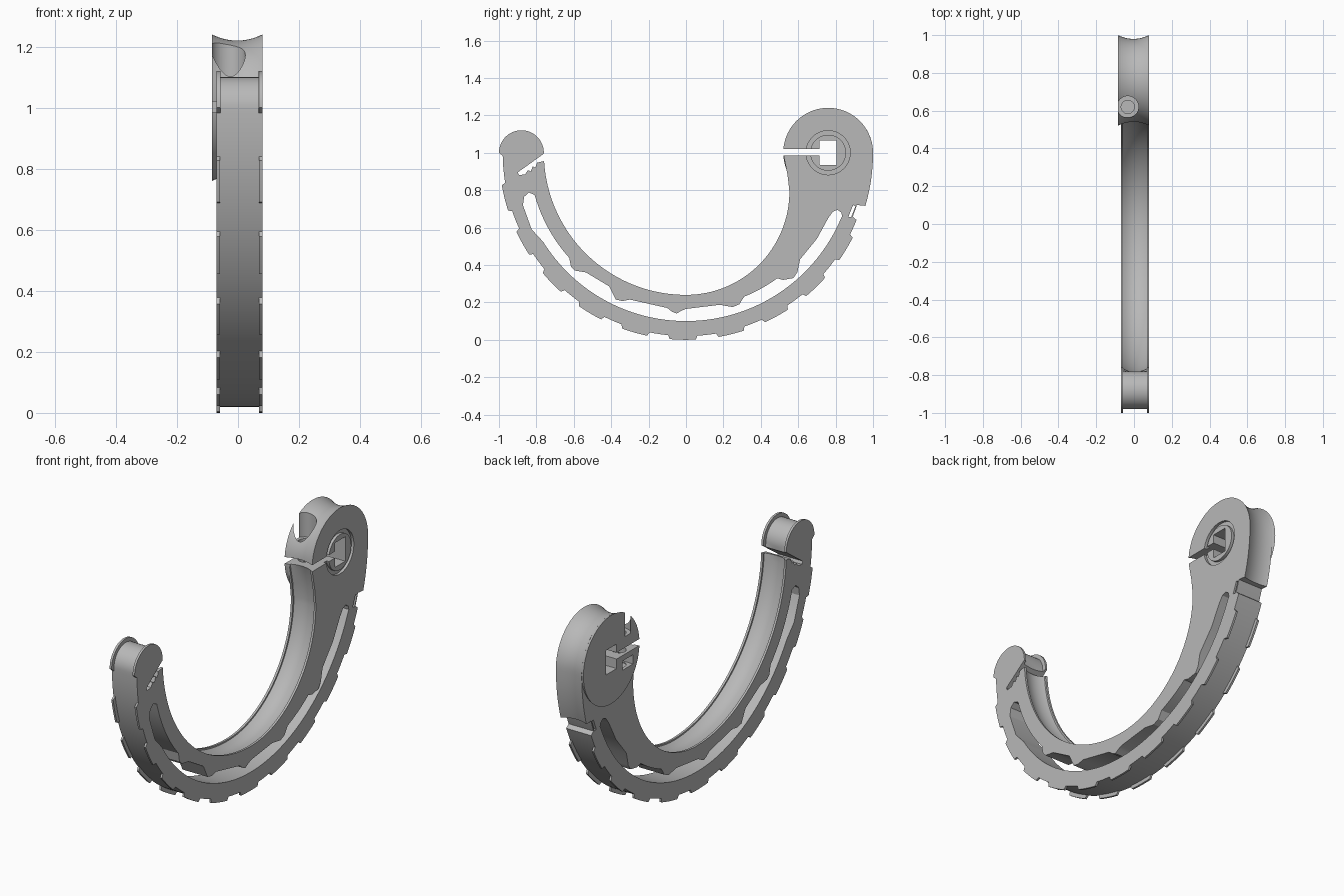
import bpy, bmesh
from math import radians, cos, sin

cube = bpy.data.objects.get("Cube")
if cube:
    bpy.data.objects.remove(cube, do_unlink=True)

grey = bpy.data.materials.new("satin grey")
grey.use_nodes = True
grey.diffuse_color = (0.48, 0.48, 0.48, 1)
grey.node_tree.nodes["Principled BSDF"].inputs["Base Color"].default_value = grey.diffuse_color

RIGHT, LEFT = 0.08, -0.07     # side faces of the body
BOSS = (0.76, 1.0)            # pivot centre (y, z)
TIP = (-0.88, 1.0)            # nose centre
HUB = (0, 1.0)                # centre of the large arc


def arc(c, r, a, b, n):
    """Points (y, z) along an arc, angles in degrees."""
    angles = [radians(a + (b - a) * i / n) for i in range(n + 1)]
    return [(c[0] + r * cos(t), c[1] + r * sin(t)) for t in angles]


def loft(name, layers):
    """Join equal-length outlines [(x, points)] into a closed solid."""
    bm = bmesh.new()
    rings = [[bm.verts.new((x, y, z)) for y, z in pts] for x, pts in layers]
    n = len(rings[0])
    for a, b in zip(rings, rings[1:]):
        for i in range(n):
            j = (i + 1) % n
            bm.faces.new((a[i], a[j], b[j], b[i]))
    bm.faces.new(rings[0][::-1])
    bm.faces.new(rings[-1])
    bmesh.ops.recalc_face_normals(bm, faces=bm.faces)
    mesh = bpy.data.meshes.new(name)
    bm.to_mesh(mesh)
    bm.free()
    mesh.materials.append(grey)
    ob = bpy.data.objects.new(name, mesh)
    bpy.context.collection.objects.link(ob)
    return ob


def prism(name, pts, x0=-0.2, x1=0.2):
    return loft(name, [(x0, pts), (x1, pts)])


def upright(name, x, y, r, z0, z1):
    bpy.ops.mesh.primitive_cylinder_add(vertices=40, radius=r, depth=z1 - z0,
                                        location=(x, y, (z0 + z1) / 2))
    ob = bpy.context.object
    ob.name = name
    ob.data.materials.append(grey)
    return ob


def combine(target, tool, operation="DIFFERENCE"):
    mod = target.modifiers.new(tool.name, "BOOLEAN")
    mod.operation = operation
    mod.solver = "EXACT"
    mod.object = tool
    bpy.context.view_layer.objects.active = target
    bpy.ops.object.modifier_apply(modifier=mod.name)
    bpy.data.objects.remove(tool, do_unlink=True)


def smooth(ob):
    bpy.ops.object.select_all(action="DESELECT")
    ob.select_set(True)
    bpy.context.view_layer.objects.active = ob
    bpy.ops.object.shade_smooth_by_angle(angle=radians(28))


def outline(boss, inner, tip):
    """Hook silhouette with each region sunk by its own depth."""
    pts = arc(BOSS, 0.24 - boss, 0, 180, 40)
    pts += [(0.525 + inner, 0.97), (0.543 + inner, 0.88)]
    pts += arc((0, 0.793), 0.553 + inner, 0, -88, 36)
    pts += arc(HUB, 0.76 + inner, -90, -176, 36)
    pts += arc(TIP, 0.12 - tip, 0, 180, 30)
    pts += arc(HUB, 0.98, 181, 338.5, 90)
    pts += arc(HUB, 0.955, 339, 343, 4)
    pts += arc(HUB, 1 - boss, 343.5, 359, 10)
    return pts


# Body: flat rims on both sides, dished channel between them
def boss_depth(x):
    return 0.02 * (1 - ((x + 0.0025) / 0.0825) ** 2)


layers = [(LEFT, outline(boss_depth(LEFT), 0, 0)),
          (-0.058, outline(boss_depth(-0.058), 0, 0))]
for i in range(13):
    t = i / 6 - 1
    x = 0.005 + 0.0625 * t
    layers.append((x, outline(boss_depth(x), 0.008 + 0.018 * (1 - t * t), 0.02)))
layers += [(0.068, outline(boss_depth(0.068), 0, 0)), (RIGHT, outline(0, 0, 0))]
body = loft("hook_body", layers)

# Raised disc on the pivot
disc = loft("pivot_disc", [(-0.085, arc(BOSS, 0.24, 0, 355, 71)),
                           (-0.06, arc(BOSS, 0.2285, 0, 355, 71))])
combine(body, disc, "UNION")

# Long window with scalloped inner edge
window = arc(HUB, 0.9, 212, 337, 70)
window += [(0.835, 0.66), (0.83, 0.68), (0.81, 0.695), (0.785, 0.685), (0.76, 0.65),
           (0.7, 0.54), (0.61, 0.43), (0.595, 0.36), (0.575, 0.33), (0.52, 0.32)]
window += arc(HUB, 0.83, 306, 292, 6)
window += [(0.285, 0.19), (0.25, 0.175), (0.18, 0.187), (0, 0.165), (-0.025, 0.155),
           (-0.05, 0.14), (-0.075, 0.15), (-0.1, 0.17), (-0.3, 0.215), (-0.34, 0.207),
           (-0.375, 0.215), (-0.41, 0.285), (-0.535, 0.36), (-0.595, 0.37), (-0.615, 0.39)]
window += arc(HUB, 0.84, 222, 198, 12)
window += [(-0.81, 0.775), (-0.84, 0.787), (-0.865, 0.765), (-0.872, 0.72), (-0.825, 0.59)]
combine(body, prism("window_cut", window))

# Nose gap with stepped lower edge
nose = [(-0.72, 1.025), (-0.76, 0.995), (-0.85, 0.93), (-0.9, 0.895), (-0.893, 0.88),
        (-0.86, 0.885), (-0.845, 0.907), (-0.83, 0.9), (-0.82, 0.927), (-0.805, 0.92),
        (-0.797, 0.947), (-0.76, 0.955), (-0.72, 0.94)]
combine(body, prism("nose_cut", nose))

# Small slit behind the last rim tooth
slit = [(0.868, 0.657), (0.883, 0.655), (0.906, 0.715), (0.893, 0.72)]
combine(body, prism("slit_cut", slit))

# Clamp slot and flat-sided pivot hole
slot = [(0.45, 0.985), (0.74, 0.985), (0.74, 1.02), (0.45, 1.02)]
combine(body, prism("clamp_cut", slot))
hole = arc(BOSS, 0.08, -56, 56, 14) + arc(BOSS, 0.08, 124, 236, 14)
hole = [(min(max(y, 0.715), 0.805), z) for y, z in hole]
combine(body, prism("pivot_cut", hole))

# Ring groove round the hole
groove = prism("ring_cut", arc(BOSS, 0.118, 0, 354, 59), 0.065, 0.2)
combine(groove, prism("ring_core", arc(BOSS, 0.096, 0, 354, 59), 0, 0.3))
combine(body, groove)

# Clamp screw: counterbore, shank hole and nut pocket
combine(body, upright("screw_head_cut", -0.033, 0.62, 0.057, 1.08, 1.4))
combine(body, upright("screw_shank_cut", -0.033, 0.62, 0.035, 0.9, 1.2))
pocket = [(0.575, 0.905), (0.665, 0.905), (0.665, 0.955), (0.575, 0.955)]
combine(body, prism("nut_pocket_cut", pocket, -0.2, -0.0))
smooth(body)

# Rim teeth along both outer edges
for side, x0 in (("left", LEFT), ("right", RIGHT - 0.011)):
    for k in range(10):
        mid = 194 + 15 * k
        pts = arc(HUB, 1.0, mid - 4, mid + 4, 6) + arc(HUB, 0.979, mid + 4.6, mid - 4.6, 6)
        smooth(prism(f"rim_tooth_{side}_{k + 1}", pts, x0, x0 + 0.011))
